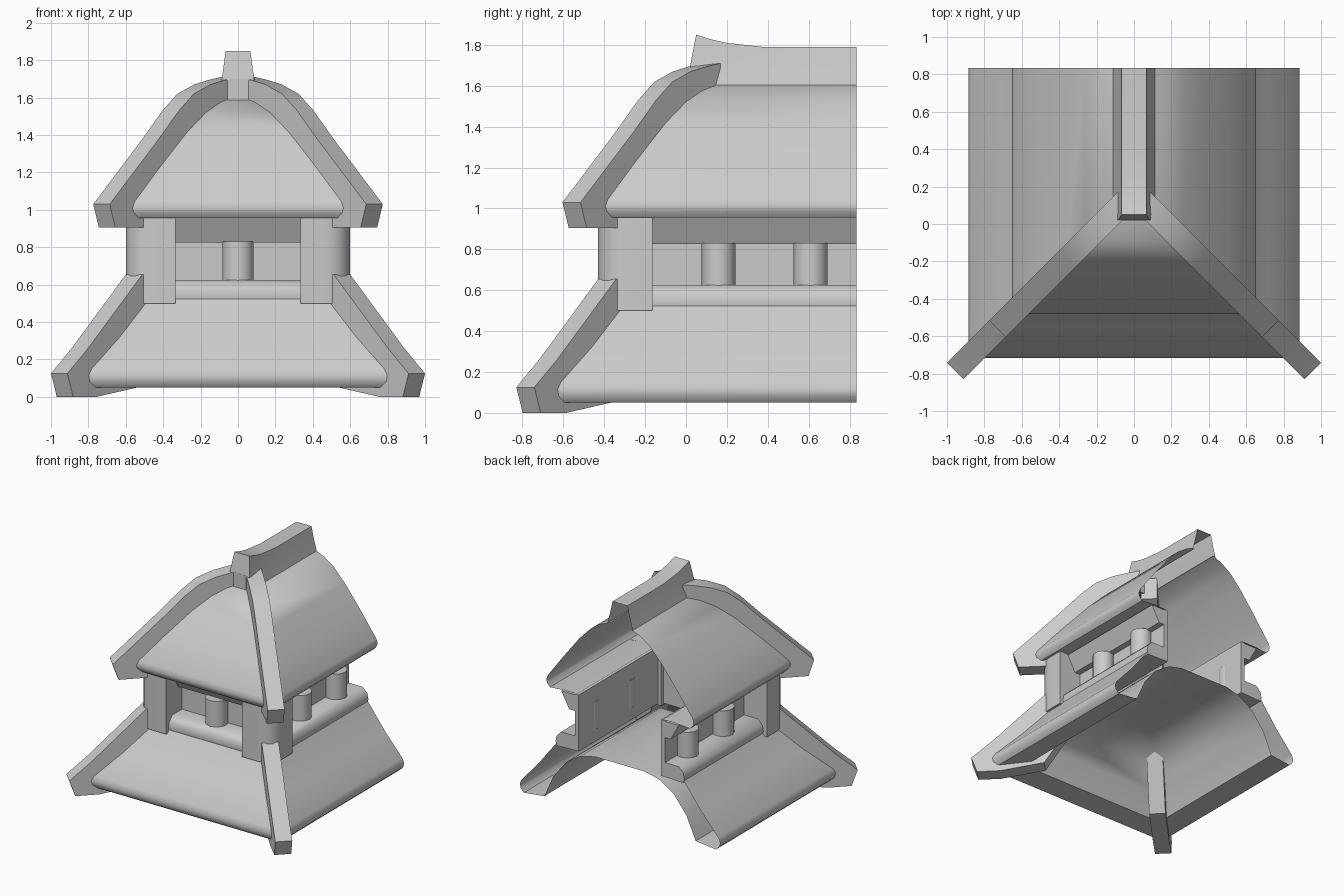
import bpy, bmesh, math

if "Cube" in bpy.data.objects:
    bpy.data.objects.remove(bpy.data.objects["Cube"])

HUB, BACK = 0.17, 0.835   # y of the hip meeting point, y of the open back edge

stone = bpy.data.materials.new("plain_grey")
stone.use_nodes = True
grey = (0.6, 0.6, 0.6, 1)
stone.diffuse_color = grey
stone.node_tree.nodes["Principled BSDF"].inputs["Base Color"].default_value = grey


def finish(name, bm, angle=35):
    bmesh.ops.remove_doubles(bm, verts=bm.verts, dist=0.0001)
    bmesh.ops.recalc_face_normals(bm, faces=bm.faces)
    mesh = bpy.data.meshes.new(name)
    bm.to_mesh(mesh)
    bm.free()
    mesh.materials.append(stone)
    obj = bpy.data.objects.new(name, mesh)
    bpy.context.collection.objects.link(obj)
    bpy.ops.object.select_all(action='DESELECT')
    obj.select_set(True)
    bpy.context.view_layer.objects.active = obj
    bpy.ops.object.shade_smooth_by_angle(angle=math.radians(angle))


def loft(name, rings, closed=True, caps=(0, -1), angle=35):
    """Skin a list of equal-length point rings; caps lists the rings to fill."""
    bm = bmesh.new()
    rows = [[bm.verts.new(p) for p in ring] for ring in rings]
    n = len(rows[0])
    for a, b in zip(rows, rows[1:]):
        for i in range(n if closed else n - 1):
            j = (i + 1) % n
            bm.faces.new((a[i], a[j], b[j], b[i]))
    for k in caps:
        bm.faces.new(rows[k])
    finish(name, bm, angle)


def u_sweep(name, profile, closed=True, caps=(0, -1), angle=50):
    """Run a (distance, height) profile down one side, across the front and back."""
    rings = [[(s * r, y(r), z) for r, z in profile]
             for s, y in ((-1, lambda r: BACK), (-1, lambda r: HUB - r),
                          (1, lambda r: HUB - r), (1, lambda r: BACK))]
    loft(name, rings, closed, caps, angle)


def hip_beam(name, outline, side):
    """Extrude a (distance, height) outline sideways along a diagonal hip."""
    rings = [[(side * (r + s), HUB - r + s, z) for r, z in outline]
             for s in (-0.044, 0.044)]
    loft(name, rings, angle=20)


# Roof shells with turned-under eaves; the lower one carries a vaulted ceiling
u_sweep("upper_roof", [(0.09, 1.612), (0.18, 1.575), (0.26, 1.52), (0.36, 1.415),
                       (0.50, 1.235), (0.64, 1.045), (0.652, 1.01), (0.645, 0.985),
                       (0.62, 0.955), (0.50, 0.965), (0.38, 0.965)],
        closed=False, caps=())
u_sweep("lower_roof", [(0.55, 0.545), (0.57, 0.515), (0.72, 0.32), (0.87, 0.15),
                       (0.886, 0.115), (0.88, 0.08), (0.85, 0.05), (0.67, 0.07),
                       (0.59, 0.25), (0.48, 0.39), (0.35, 0.475), (0.22, 0.505),
                       (0, 0.505)], closed=False, caps=())

# Gallery between the roofs
u_sweep("lower_rail", [(0.38, 0.51), (0.56, 0.505), (0.57, 0.54), (0.56, 0.585),
                       (0.52, 0.625), (0.38, 0.625)])
u_sweep("gallery_wall", [(0.365, 0.51), (0.40, 0.51), (0.40, 0.96), (0.365, 0.96)])
u_sweep("upper_rail", [(0.38, 0.825), (0.45, 0.825), (0.52, 0.955), (0.38, 0.955)])


def column(name, x, y):
    bm = bmesh.new()
    bmesh.ops.create_cone(bm, cap_ends=True, segments=16, radius1=0.083,
                          radius2=0.083, depth=0.22)
    bmesh.ops.translate(bm, verts=bm.verts, vec=(x, y, 0.72))
    finish(name, bm)


column("front_column", 0, HUB - 0.44)
for side, label in ((1, "left"), (-1, "right")):
    column(label + "_middle_column", side * 0.44, 0.16)
    column(label + "_rear_column", side * 0.44, 0.61)

    # Corner post with a rounded outer corner
    near, far, rad = 0.335, 0.6, 0.13
    plan = [(near, near), (far, near)]
    for i in range(6):
        t = math.radians(90) * i / 5
        plan.append((far - rad + rad * math.cos(t), far - rad + rad * math.sin(t)))
    plan.append((near, far))
    loft(label + "_corner_post",
         [[(side * a, HUB - b, z) for a, b in plan] for z in (0.50, 0.96)])

    # Hip beams
    hip_beam(label + "_upper_hip_beam",
             [(0.73, 1.03), (0.47, 1.375), (0.36, 1.53), (0.28, 1.62), (0.19, 1.67),
              (0.11, 1.695), (0.045, 1.71), (0.045, 1.53), (0.20, 1.46),
              (0.36, 1.27), (0.50, 0.93), (0.53, 0.905), (0.70, 0.905)], side)
    hip_beam(label + "_lower_hip_beam",
             [(0.956, 0.125), (0.845, 0.26), (0.555, 0.655), (0.40, 0.655),
              (0.36, 0.50), (0.56, 0.055), (0.80, 0.0), (0.925, 0.0)], side)

# Ridge cap, hollow below, rising to a horn at the front
rings = []
for y, top in ((0.05, 1.85), (0.13, 1.825), (0.20, 1.81), (0.38, 1.79), (BACK, 1.79)):
    if rings:
        half = [(0.112, y, 1.605), (0.086, y, 1.70), (0.066, y, top)]
    else:
        half = [(0.088, 0.02, 1.69), (0.082, 0.026, 1.73), (0.066, y, top)]
    rings.append([(-a, b, c) for a, b, c in half] + half[::-1])
loft("ridge_cap", rings, closed=False, caps=(0,), angle=75)

# Narrow stem under the horn, between the hip beams
loft("ridge_stem", [[(s * 0.055, y, z) for y, z in
                     ((0.02, 1.58), (0.02, 1.70), (0.10, 1.70), (0.10, 1.58))]
                    for s in (-1, 1)])
